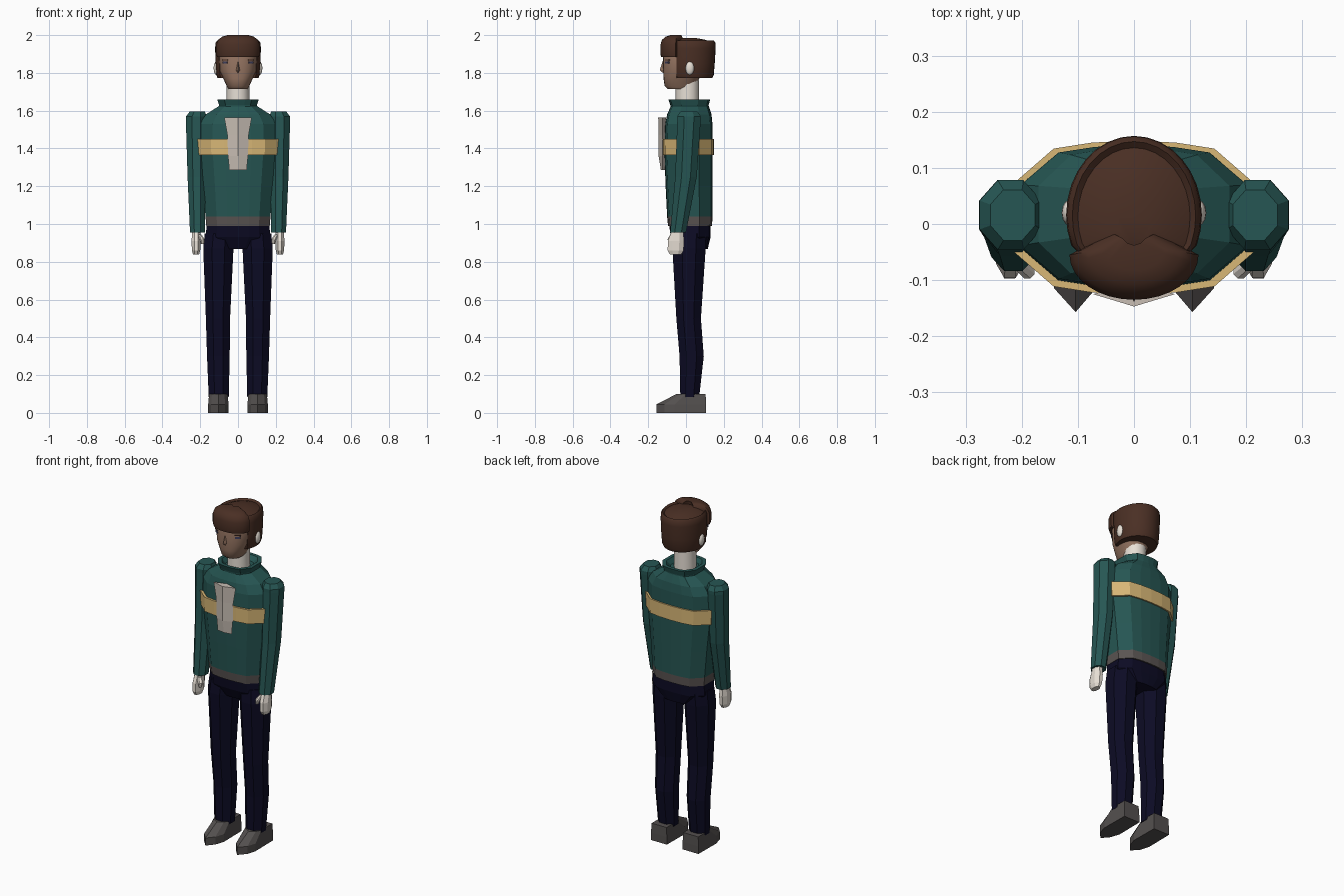
import bpy, bmesh, math
from mathutils import Matrix

old = bpy.data.objects.get("Cube")
if old:
    bpy.data.objects.remove(old)


def material(name, *rgb):
    linear = [((c / 255 + 0.055) / 1.055) ** 2.4 if c > 10 else c / 3295 for c in rgb] + [1]
    m = bpy.data.materials.new(name)
    m.use_nodes = True
    m.diffuse_color = linear
    m.node_tree.nodes["Principled BSDF"].inputs["Base Color"].default_value = linear
    return m


teal = material("teal cloth", 38, 86, 83)
yellow = material("yellow stripe", 216, 183, 118)
stone = material("pale grey panel", 200, 190, 180)
grey = material("hem grey", 90, 84, 82)
navy = material("navy trousers", 12, 11, 36)
shoe_grey = material("shoe grey", 84, 80, 79)
skin = material("pale skin", 232, 224, 214)
tan = material("tan face", 150, 117, 98)
brown = material("brown hair", 74, 47, 36)
eye_blue = material("dark blue eye", 62, 62, 92)


def finish(name, bm, mat, smooth=None):
    bmesh.ops.recalc_face_normals(bm, faces=bm.faces)
    mesh = bpy.data.meshes.new(name)
    bm.to_mesh(mesh)
    bm.free()
    mesh.materials.append(mat)
    ob = bpy.data.objects.new(name, mesh)
    bpy.context.collection.objects.link(ob)
    if smooth:
        bpy.ops.object.select_all(action='DESELECT')
        ob.select_set(True)
        bpy.context.view_layer.objects.active = ob
        bpy.ops.object.shade_smooth_by_angle(angle=math.radians(smooth))
    return ob


def loft(name, rings, mat, side=1, smooth=None):
    """Skin a stack of equal point rings and cap both ends."""
    bm = bmesh.new()
    rows = [[bm.verts.new((x * side, y, z)) for x, y, z in ring] for ring in rings]
    n = len(rows[0])
    for a, b in zip(rows, rows[1:]):
        for i in range(n):
            j = (i + 1) % n
            bm.faces.new((a[i], a[j], b[j], b[i]))
    bm.faces.new(rows[0])
    bm.faces.new(rows[-1])
    return finish(name, bm, mat, smooth)


def octagon(cx, cy, z, rx, ry):
    k = 1 / math.cos(math.pi / 8)
    return [(cx + rx * k * math.cos((i + .5) * math.pi / 4),
             cy + ry * k * math.sin((i + .5) * math.pi / 4), z) for i in range(8)]


def oval(z, w, front, back, n=24, limit=-1, power=1):
    """Oval ring whose front is cut flat at y = limit."""
    mid, half = (front + back) / 2, (back - front) / 2
    pts = []
    for i in range(n):
        a = math.tau * i / n
        c, s = math.cos(a), math.sin(a)
        pts.append((w * math.copysign(abs(c) ** power, c),
                    max(limit, mid + half * math.copysign(abs(s) ** power, s)), z))
    return pts


HALF = [(0, -1), (.34, -.98), (.66, -.9), (1, -.43), (1, .43), (.66, .9), (.34, .98), (0, 1)]
SECTION = HALF + [(-u, v) for u, v in HALF[-2:0:-1]]


def body(z, w, front, back):
    mid, half = (front + back) / 2, (back - front) / 2
    return [(u * w, mid + v * half, z) for u, v in SECTION]


# Sweater with a grey hem on its lowest strip
sweater = loft("sweater", [body(*r) for r in (
    (.99, .168, -.095, .138), (1.04, .172, -.1, .14), (1.2, .185, -.108, .14),
    (1.4, .205, -.115, .14), (1.53, .203, -.11, .14), (1.58, .17, -.1, .135),
    (1.625, .1, -.08, .12))], teal)
sweater.data.materials.append(grey)
for p in sweater.data.polygons:
    if p.center.z < 1.03:
        p.material_index = 1

loft("collar", [body(*r) for r in (
    (1.61, .1, -.08, .12), (1.63, .1, -.083, .12), (1.66, .11, -.094, .128),
    (1.66, .09, -.075, .108), (1.635, .07, -.06, .085))], teal)
loft("chest_stripe", [body(*r) for r in (
    (1.365, .205, -.114, .14), (1.365, .214, -.124, .148),
    (1.45, .217, -.125, .148), (1.45, .205, -.114, .14))], yellow)

# Ridged chest panel
loft("chest_panel", [[(-w, -.125, z), (0, ridge, z), (w, -.125, z), (0, -.105, z)]
                     for z, w, ridge in ((1.285, .046, -.133), (1.36, .053, -.145),
                                         (1.47, .056, -.146), (1.565, .073, -.147))], stone)

# Trousers
loft("hips", [body(*r) for r in ((.868, .1, -.05, .115), (.93, .172, -.08, .13),
                                 (1.0, .165, -.09, .13))], navy)

for side, label in ((1, "left"), (-1, "right")):
    loft(label + "_leg", [octagon(*r) for r in (
        (.102, .02, .085, .053, .05), (.104, .03, .3, .06, .064),
        (.106, .014, .5, .064, .065), (.104, .016, .87, .08, .088),
        (.098, .02, .95, .078, .085))], navy, side)

    # Shoe with a pointed toe
    sole = [(.052, .106), (.156, .106), (.158, -.06), (.142, -.115),
            (.104, -.157), (.068, -.115), (.05, -.06)]
    upper = [(.055, .104), (.153, .104), (.153, .0), (.138, -.03),
             (.104, -.05), (.072, -.03), (.055, .0)]
    loft(label + "_shoe", [[(x, y, 0) for x, y in sole], [(x, y, .045) for x, y in sole],
                           [(x, y, .1) for x, y in upper]], shoe_grey, side)

    loft(label + "_sleeve", [octagon(*r) for r in (
        (.215, -.042, .955, .039, .042), (.219, 0, 1.25, .048, .057),
        (.221, .016, 1.55, .055, .062), (.22, .016, 1.57, .055, .062),
        (.216, .016, 1.595, .04, .045))], teal, side)

    loft(label + "_hand", [octagon(*r) for r in (
        (.22, -.045, .965, .022, .03), (.221, -.053, .91, .025, .043),
        (.222, -.055, .86, .022, .042), (.222, -.055, .838, .016, .03))], skin, side)
    loft(label + "_thumb", [octagon(*r) for r in (
        (.187, -.086, .895, .008, .009), (.19, -.084, .92, .013, .013),
        (.205, -.07, .945, .011, .013))], skin, side)

    # Ear
    bm = bmesh.new()
    bmesh.ops.create_uvsphere(bm, u_segments=12, v_segments=8, radius=1,
                              matrix=Matrix.Translation((side * .115, .02, 1.825))
                              @ Matrix.Diagonal((.014, .023, .036, 1)))
    finish(label + "_ear", bm, skin, 60)

    # Eye and brow plates turned to follow the face
    for part, z, mat, w, h in (("_eye", 1.855, eye_blue, .03, .01),
                               ("_brow", 1.868, brown, .036, .005)):
        bm = bmesh.new()
        bmesh.ops.create_cube(bm, size=1, matrix=Matrix.Translation((side * .068, -.099, z))
                              @ Matrix.Rotation(side * .55, 4, 'Z')
                              @ Matrix.Diagonal((w, .009, h, 1)))
        finish(label + part, bm, mat)

# Neck and head
loft("neck", [oval(1.62, .062, -.055, .07, 12), oval(1.76, .06, -.055, .07, 12)], skin, smooth=40)
loft("face", [oval(*r, power=.85) for r in (
    (1.714, .05, -.095, .04), (1.73, .06, -.113, .05), (1.77, .078, -.119, .07),
    (1.81, .098, -.121, .09), (1.9, .103, -.123, .1), (1.95, .09, -.11, .09))],
    tan, smooth=40)
loft("nose", [[(-w, -.105, z), (0, tip, z), (w, -.105, z)] for z, w, tip in (
    (1.8, .012, -.122), (1.815, .018, -.139), (1.865, .009, -.122))], tan)

# Back hair with a raised rim around the crown
loft("back_hair", [oval(*r, 32, -.05) for r in (
    (1.772, .108, -.1, .138), (1.79, .115, -.115, .147), (1.85, .119, -.12, .152),
    (1.93, .121, -.125, .157), (1.96, .119, -.125, .156), (1.971, .11, -.118, .147),
    (1.962, .1, -.11, .136), (1.976, .07, -.08, .1), (1.985, .03, -.03, .05))],
    brown, smooth=45)

# Swept front hair with a notched back edge
arc = [(-.115 * math.cos(a), -.055 - .08 * math.sin(a))
       for a in [math.pi * i / 16 for i in range(17)]]
outline = arc + [(.042, -.015), (.025, -.033), (0, -.041), (-.025, -.033), (-.042, -.015)]
loft("front_hair", [[(x * k, -.035 + (y + .035) * k, z) for x, y in outline]
                    for z, k in ((1.885, .97), (1.9, 1), (1.95, 1), (1.975, .92),
                                 (1.992, .72), (2.0, .48))], brown, smooth=45)
